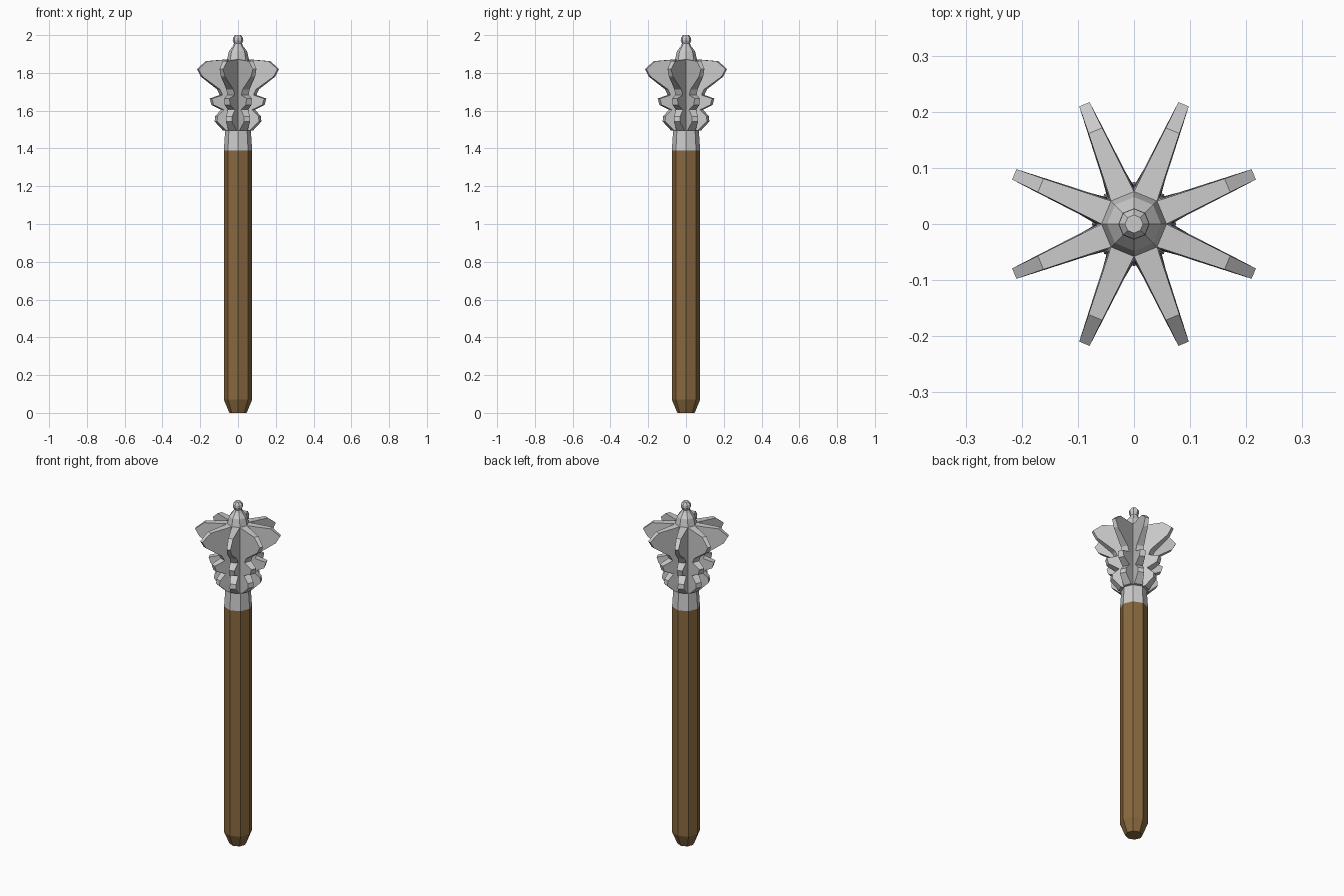
import bpy, bmesh
from math import sin, cos, pi
from mathutils import Matrix

if "Cube" in bpy.data.objects:
    bpy.data.objects.remove(bpy.data.objects["Cube"])

SIDES = 8


def make_object(name, bm, color=None):
    bmesh.ops.recalc_face_normals(bm, faces=bm.faces)
    mesh = bpy.data.meshes.new(name)
    bm.to_mesh(mesh)
    bm.free()
    obj = bpy.data.objects.new(name, mesh)
    bpy.context.collection.objects.link(obj)
    if color:
        mat = bpy.data.materials.new(name + "_material")
        mat.diffuse_color = color
        mat.use_nodes = True
        mat.node_tree.nodes["Principled BSDF"].inputs["Base Color"].default_value = mat.diffuse_color
        mesh.materials.append(mat)
    return obj


def lathe(name, profile, color=None):
    """Octagonal solid from (radius, z) pairs listed bottom to top."""
    bm = bmesh.new()
    rings = [[bm.verts.new((r * cos(2 * pi * i / SIDES), r * sin(2 * pi * i / SIDES), z))
              for i in range(SIDES)] for r, z in profile]
    for a, b in zip(rings, rings[1:]):
        for i in range(SIDES):
            j = (i + 1) % SIDES
            bm.faces.new((a[i], a[j], b[j], b[i]))
    bm.faces.new(rings[0][::-1])
    bm.faces.new(rings[-1])
    return make_object(name, bm, color)


# wooden handle with tapered foot
lathe("handle", [(0.046, 0), (0.075, 0.07), (0.075, 1.39)], (0.25, 0.14, 0.05, 1))

# metal collar, hub core, cap and finial knob
HUB_LOW, HUB_TOP = (0.068, 1.495), (0.058, 1.872)
lathe("head_core", [(0.075, 1.39), HUB_LOW, HUB_TOP, (0.048, 1.915), (0.027, 1.942),
                    (0.021, 1.955), (0.028, 1.972), (0.027, 1.985), (0.016, 2.0)])

# flange outline from top to bottom: radius, height, half thickness
FLANGE = [(0.18, 1.862, 0.013), (0.231, 1.82, 0.010), (0.208, 1.78, 0.012),
          (0.112, 1.713, 0.020), (0.097, 1.683, 0.021), (0.156, 1.664, 0.015),
          (0.146, 1.63, 0.016), (0.090, 1.605, 0.021), (0.124, 1.57, 0.017),
          (0.127, 1.543, 0.017), (0.078, 1.496, 0.023)]


def hub_radius(z):
    t = (z - HUB_LOW[1]) / (HUB_TOP[1] - HUB_LOW[1])
    return HUB_LOW[0] + t * (HUB_TOP[0] - HUB_LOW[0])


def flange(index):
    bm = bmesh.new()
    rows = []
    for k, (r, z, w) in enumerate(FLANGE):
        root_z = HUB_TOP[1] if k == 0 else z
        h = hub_radius(root_z)
        a, b = h * cos(pi / SIDES), h * sin(pi / SIDES)
        rows.append([bm.verts.new(p) for p in
                     ((a, -b, root_z), (r, -w, z), (r, w, z), (a, b, root_z))])
    for p, q in zip(rows, rows[1:]):
        for i in range(4):
            j = (i + 1) % 4
            bm.faces.new((p[i], p[j], q[j], q[i]))
    bm.faces.new(rows[0])
    bm.faces.new(rows[-1][::-1])
    bm.transform(Matrix.Rotation((index + 0.5) * 2 * pi / SIDES, 4, 'Z'))
    make_object(f"flange_{index + 1}", bm)


# one flange on every hub face
for n in range(SIDES):
    flange(n)
